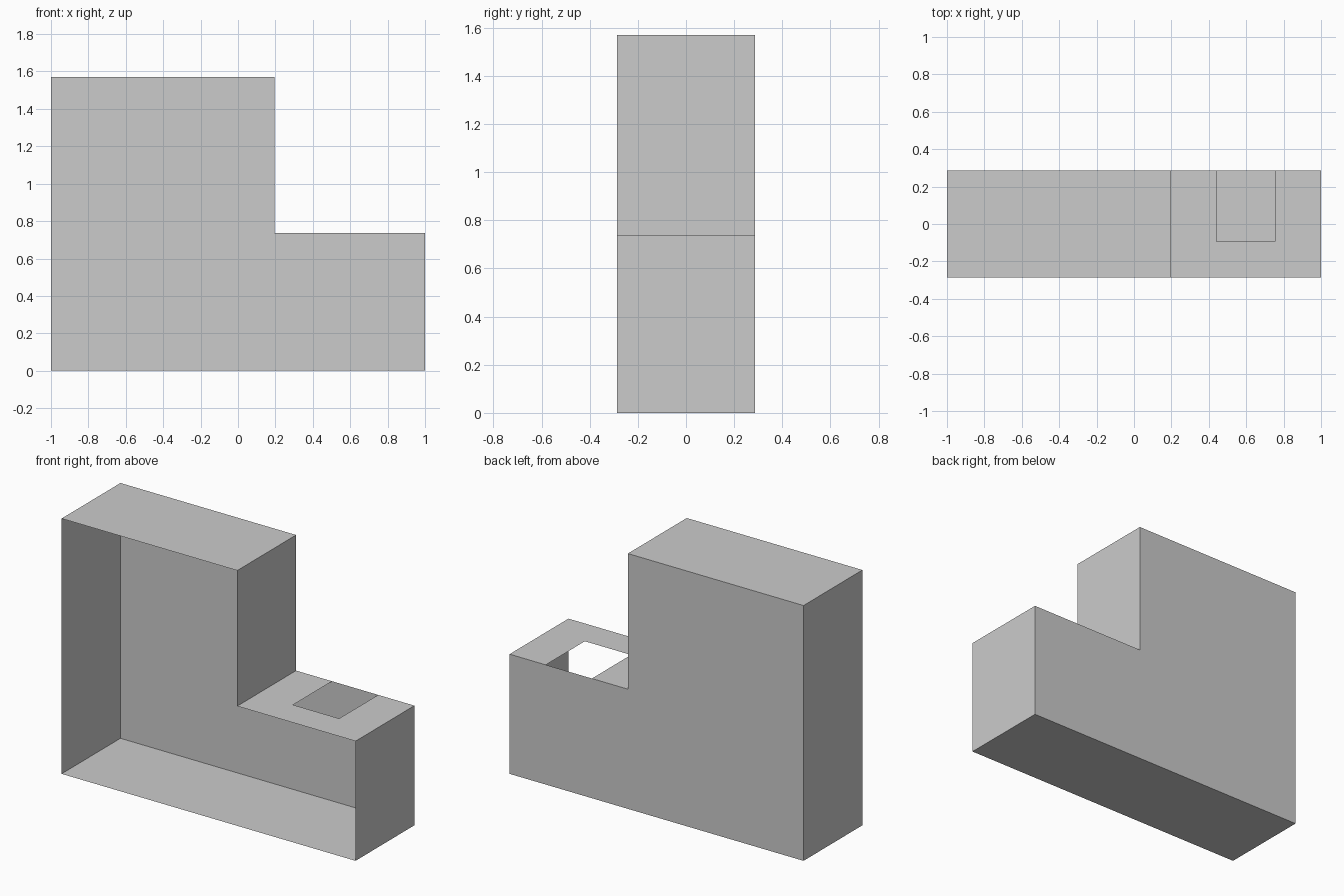
import bpy, bmesh

if "Cube" in bpy.data.objects:
    bpy.data.objects.remove(bpy.data.objects["Cube"])

DEPTH = 0.286                 # half depth in y
HOLE_FRONT = -0.094           # front edge of the notch in the ledge
STEP_Z = 0.736
HOLE_X = (0.44, 0.754)

# L-shaped outline (x, z), counter-clockwise seen from the front
profile = [(-1, 0), (1, 0), (1, STEP_Z), (HOLE_X[1], STEP_Z), (HOLE_X[0], STEP_Z),
           (0.195, STEP_Z), (0.195, 1.57), (-1, 1.57)]
LEDGE = (2, 3, 4)             # outline segments making up the notched ledge

bm = bmesh.new()
back = [bm.verts.new((x, DEPTH, z)) for x, z in profile]
front = {i: bm.verts.new((x, -DEPTH, z)) for i, (x, z) in enumerate(profile)
         if i not in (3, 4)}

# back wall (the front stays open)
bm.faces.new(back[::-1])

# floor, sides, riser and roof
n = len(profile)
for i in range(n):
    if i not in LEDGE:
        j = (i + 1) % n
        bm.faces.new((front[i], front[j], back[j], back[i]))

# ledge with a notch running to the back wall
inner = [bm.verts.new((x, HOLE_FRONT, STEP_Z)) for x in HOLE_X]
bm.faces.new((front[2], back[2], back[3], inner[1], inner[0], back[4], back[5], front[5])
             )

bm.normal_update()
mesh = bpy.data.meshes.new("stepped_housing")
bm.to_mesh(mesh)
bm.free()
# outward-facing shell
housing = bpy.data.objects.new("stepped_housing", mesh)
bpy.context.collection.objects.link(housing)
